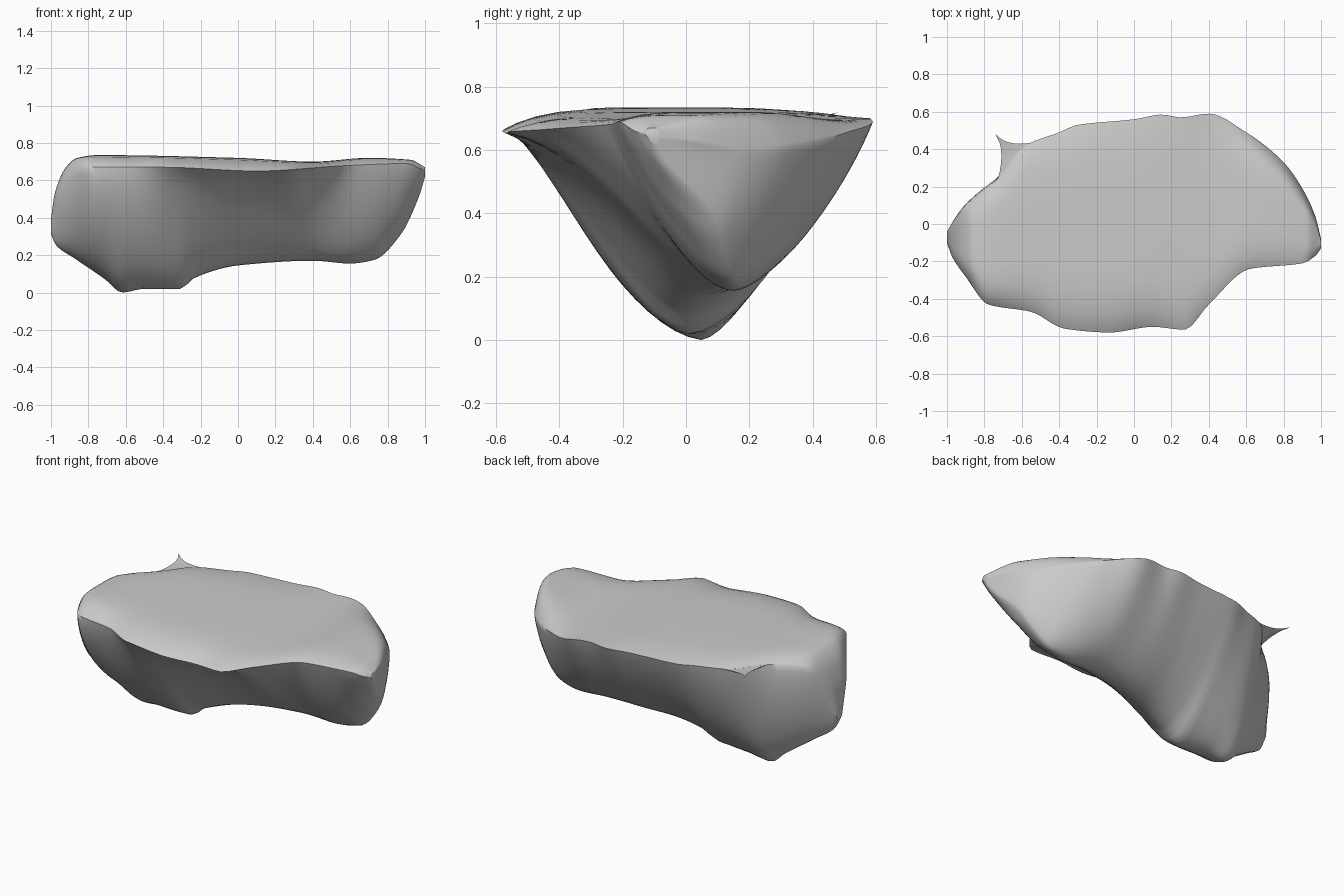
import bpy
import bmesh
from math import cos, pi, radians
from mathutils import Vector

default = bpy.data.objects.get("Cube")
if default:
    bpy.data.objects.remove(default, do_unlink=True)

# One plain stone colour
stone = bpy.data.materials.new("stone grey")
stone.use_nodes = True
colour = (.6, .6, .6, 1)
stone.diffuse_color = colour
stone.node_tree.nodes["Principled BSDF"].inputs["Base Color"].default_value = colour


def smooth_profile(keys):
    """Return a smooth function through (x, value) keys without overshoot."""
    slopes = [(b[1] - a[1]) / (b[0] - a[0]) for a, b in zip(keys, keys[1:])]
    tangents = [slopes[0]]
    for left, right in zip(slopes, slopes[1:]):
        same_way = left * right > 0
        tangents.append(2 * left * right / (left + right) if same_way else 0)
    tangents.append(slopes[-1])

    def value(x):
        i = 0
        while i < len(slopes) - 1 and x > keys[i + 1][0]:
            i += 1
        (xa, va), (xb, vb) = keys[i], keys[i + 1]
        h = xb - xa
        t = (x - xa) / h
        ease = t * t * (3 - 2 * t)
        bend_in = t * (1 - t) ** 2 * tangents[i]
        bend_out = t * t * (t - 1) * tangents[i + 1]
        return va + (vb - va) * ease + h * (bend_in + bend_out)
    return value


# Rim outline seen from above
front_y = smooth_profile([(-1, -.1), (-.97, -.18), (-.9, -.28), (-.78, -.43), (-.55, -.47),
                          (-.37, -.56), (-.13, -.58), (.1, -.55), (.27, -.565),
                          (.4, -.43), (.62, -.24), (.9, -.21), (.97, -.17), (1, -.13)])
back_y = smooth_profile([(-1, -.04), (-.95, .04), (-.85, .14), (-.72, .25), (-.58, .42),
                         (-.4, .49), (-.3, .53), (0, .56), (.15, .585),
                         (.25, .57), (.4, .59), (.6, .49), (.8, .33), (.9, .19),
                         (.97, .04), (1, -.08)])
# Heights of the rim and the crown of the plateau
front_z = smooth_profile([(-1, .35), (-.97, .5), (-.9, .62), (-.8, .67), (-.4, .67),
                          (.1, .65), (.6, .68), (.9, .69), (1, .65)])
back_z = smooth_profile([(-1, .35), (-.97, .52), (-.9, .67), (-.7, .7), (.3, .7),
                         (.5, .67), (.75, .62), (.9, .6), (1, .64)])
crown_z = smooth_profile([(-1, .39), (-.98, .53), (-.92, .67), (-.86, .72), (-.75, .735),
                          (0, .72), (.4, .7), (.7, .72), (.92, .71), (1, .67)])
# Keel along the underside
keel_z = smooth_profile([(-1, .31), (-.97, .25), (-.87, .18), (-.71, .07), (-.62, 0),
                         (-.5, .02), (-.31, .02), (-.23, .08), (0, .145), (.4, .17),
                         (.6, .155), (.73, .175), (.87, .31), (.97, .52), (1, .62)])
keel_y = smooth_profile([(-1, -.07), (-.65, .05), (-.3, .01), (.2, .12), (.7, .15),
                         (.9, .1), (1, -.1)])
# Smooth swell of each flank, and the shelf under the front rim
front_belly = smooth_profile([(-1, -.1), (-.9, -.3), (-.76, -.44), (-.55, -.43), (-.3, -.38),
                              (0, -.29), (.3, -.23), (.5, -.18), (.9, -.18), (1, -.12)])
back_belly = smooth_profile([(-1, -.04), (-.9, .14), (-.75, .27), (-.5, .42), (0, .5),
                             (.4, .53), (.6, .46), (.8, .31), (.9, .19), (1, -.08)])
front_drop = smooth_profile([(-1, .35), (-.6, .3), (-.1, .17), (.3, .15), (.7, .3), (1, .3)])


def soft_keel_z(x):
    """Keel height averaged along the length, to keep the flanks even."""
    reach = min(.2, 1 - abs(x))
    return sum(keel_z(x + reach * i / 2) for i in range(-2, 3)) / 5


def flank(edge, keel, belly, drop, low, steps):
    """Curve from the rim over the belly down to the rounded keel."""
    upper = Vector((belly, edge.y + (low - edge.y) * drop))
    lower = Vector((keel.x * .55 + belly * .45, (low + keel.y) / 2))
    for i in range(steps):
        t = i / steps
        s = 1 - t
        yield edge * s ** 3 + upper * (3 * s * s * t) + lower * (3 * s * t * t) + keel * t ** 3


def section(x, steps=16):
    front = Vector((front_y(x), front_z(x)))
    back = Vector((back_y(x), back_z(x)))
    keel = Vector((keel_y(x), keel_z(x)))
    low = soft_keel_z(x)
    ring = list(flank(front, keel, front_belly(x), front_drop(x), low, steps)) + [keel]
    ring += list(flank(back, keel, back_belly(x), .3, low, steps))[::-1]
    for i in range(1, steps):
        t = (1 - cos(pi * i / steps)) / 2
        p = back.lerp(front, t)
        p.y += (crown_z(x) - p.y) * (1 - abs(2 * t - 1) ** 5)
        ring.append(p)
    return [Vector((x, p.x, p.y)) for p in ring]


def loft(name, rings):
    """Skin a row of rings and close both ends."""
    bm = bmesh.new()
    rows = [[bm.verts.new(p) for p in ring] for ring in rings]
    for a, b in zip(rows, rows[1:]):
        for i in range(len(a)):
            bm.faces.new((a[i - 1], a[i], b[i], b[i - 1]))
    bm.faces.new(rows[0])
    bm.faces.new(rows[-1])
    bmesh.ops.recalc_face_normals(bm, faces=bm.faces[:])
    mesh = bpy.data.meshes.new(name)
    bm.to_mesh(mesh)
    bm.free()
    mesh.materials.append(stone)
    obj = bpy.data.objects.new(name, mesh)
    bpy.context.collection.objects.link(obj)
    bpy.ops.object.select_all(action='DESELECT')
    obj.select_set(True)
    bpy.context.view_layer.objects.active = obj
    bpy.ops.object.shade_smooth_by_angle(angle=radians(45))


# Boulder body, with closer sections towards its ends
count = 90
loft("boulder_body", [section(-cos(pi * i / count)) for i in range(count + 1)])

# Thin curved thorn on the back rim
base = [Vector(p) for p in ((-.73, .23, .7), (-.52, .44, .7), (-.6, .3, .62))]
centre = sum(base, Vector()) / len(base)
tip = Vector((-.745, .485, .72))
loft("rim_thorn", [[centre.lerp(tip, t) + (p - centre) * (1 - t) ** 2 for p in base]
                   for t in (0, .15, .3, .45, .6, .75, .97)])
